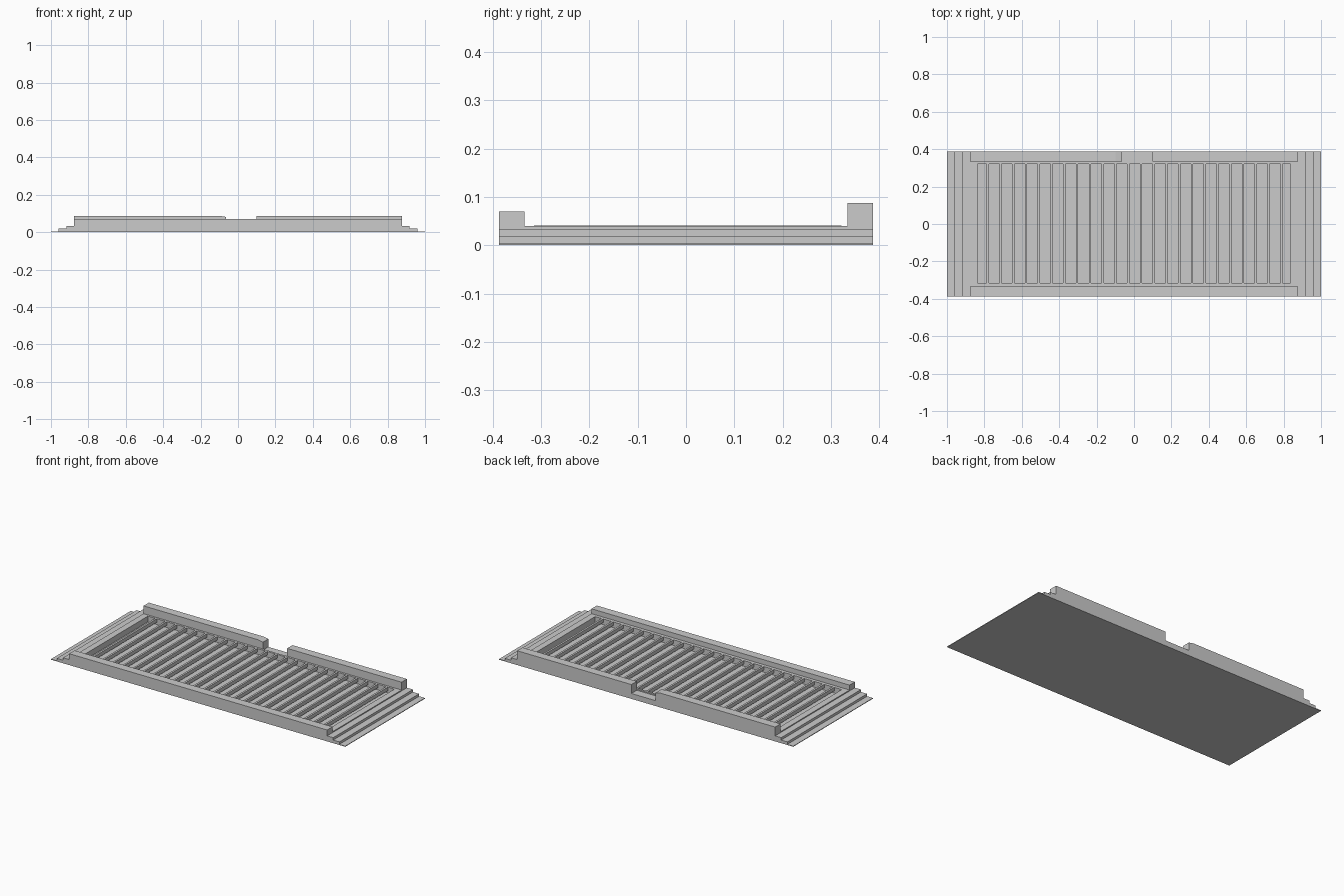
import bpy, bmesh

if "Cube" in bpy.data.objects:
    bpy.data.objects.remove(bpy.data.objects["Cube"])


def extrude_profile(name, pts, y0, y1):
    """Closed xz profile extruded along y."""
    bm = bmesh.new()
    face = bm.faces.new([bm.verts.new((x, y0, z)) for x, z in pts])
    res = bmesh.ops.extrude_face_region(bm, geom=[face])
    moved = [g for g in res["geom"] if isinstance(g, bmesh.types.BMVert)]
    bmesh.ops.translate(bm, verts=moved, vec=(0, y1 - y0, 0))
    bmesh.ops.recalc_face_normals(bm, faces=bm.faces)
    mesh = bpy.data.meshes.new(name)
    bm.to_mesh(mesh)
    bm.free()
    ob = bpy.data.objects.new(name, mesh)
    bpy.context.collection.objects.link(ob)
    return ob


def box(name, x0, x1, y0, y1, z0, z1):
    return extrude_profile(name, [(x0, z0), (x1, z0), (x1, z1), (x0, z1)], y0, y1)


HALF_Y = 0.387   # half of the overall depth
WALL_Y = 0.335   # inner face of the side walls
WALL_X = 0.877   # wall ends
PIT_X = 0.838    # pit ends
PIT_Y0, PIT_Y1 = -0.315, 0.322
DECK = 0.04

# floor of the pit
box("pit_floor", -PIT_X, PIT_X, PIT_Y0, PIT_Y1, 0, 0.005)

# stepped ramps at both ends
steps = [(PIT_X, 0), (1, 0), (1, 0.004), (0.96, 0.004), (0.96, 0.019),
         (0.918, 0.019), (0.918, 0.034), (WALL_X, 0.034), (WALL_X, DECK), (PIT_X, DECK)]
for side, label in ((-1, "left"), (1, "right")):
    extrude_profile(label + "_end_steps", [(side * x, z) for x, z in steps], -HALF_Y, HALF_Y)

# front wall with its inner ledge
extrude_profile("front_ledge", [(-PIT_X, 0), (PIT_X, 0), (PIT_X, DECK), (-PIT_X, DECK)],
                -WALL_Y, PIT_Y0)
front = [(-PIT_X, 0), (PIT_X, 0), (PIT_X, DECK), (WALL_X, DECK), (WALL_X, 0.07),
         (-WALL_X, 0.07), (-WALL_X, DECK), (-PIT_X, DECK)]
extrude_profile("front_wall", front, -HALF_Y, -WALL_Y)

# taller back wall with an opening near the middle
box("back_ledge", -PIT_X, PIT_X, PIT_Y1, WALL_Y, 0, DECK)
back = [(-PIT_X, 0), (PIT_X, 0), (PIT_X, DECK), (WALL_X, DECK), (WALL_X, 0.088),
        (0.1, 0.088), (0.1, 0.033), (-0.065, 0.033), (-0.065, 0.082), (-0.1, 0.088),
        (-WALL_X, 0.088), (-WALL_X, DECK), (-PIT_X, DECK)]
extrude_profile("back_wall", back, WALL_Y, HALF_Y)

# row of bars across the pit
COUNT = 24
for i in range(COUNT):
    x = -0.782 + i * 1.57 / (COUNT - 1)
    box(f"grid_bar_{i + 1}", x - 0.006, x + 0.006, PIT_Y0, PIT_Y1, 0.019, 0.041)
